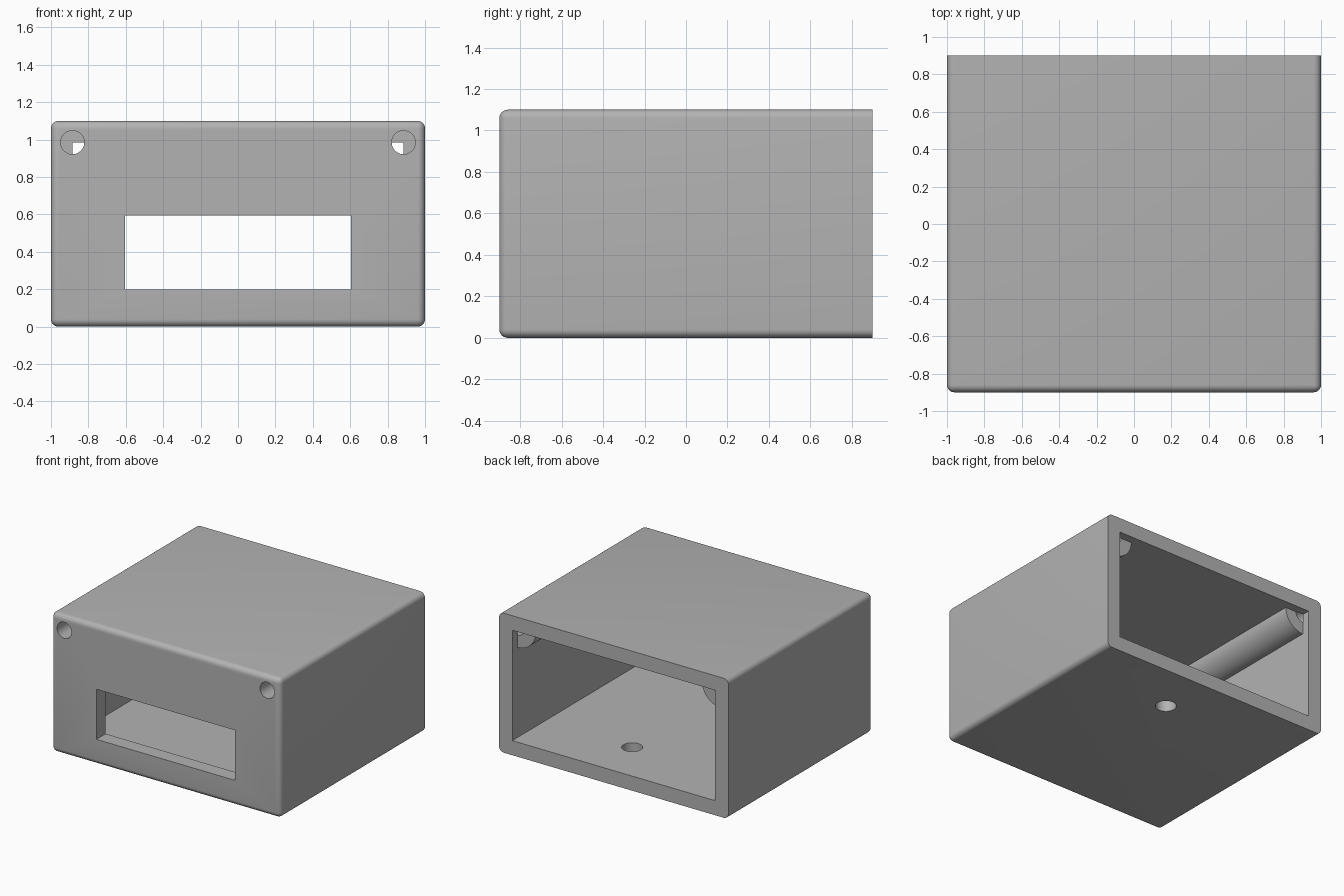
import bpy
import bmesh
from math import pi
from mathutils import Matrix, Vector

default = bpy.data.objects.get("Cube")
if default:
    bpy.data.objects.remove(default, do_unlink=True)

WALL = 0.115
HALF_X, HALF_Y, HEIGHT = 1.0, 0.9, 1.1
IN_X, IN_TOP = HALF_X - WALL, HEIGHT - WALL
POST_END = 0.835

grey = bpy.data.materials.new("plain grey")
grey.use_nodes = True
grey.diffuse_color = (0.45, 0.45, 0.45, 1)
grey.node_tree.nodes["Principled BSDF"].inputs["Base Color"].default_value = (0.45, 0.45, 0.45, 1)


def finish(name, bm):
    mesh = bpy.data.meshes.new(name)
    bm.to_mesh(mesh)
    bm.free()
    mesh.materials.append(grey)
    obj = bpy.data.objects.new(name, mesh)
    bpy.context.collection.objects.link(obj)
    return obj


def box(name, low, high, bevel=0):
    low, high = Vector(low), Vector(high)
    bm = bmesh.new()
    bmesh.ops.create_cube(bm, size=1, matrix=Matrix.Translation((low + high) / 2)
                          @ Matrix.Diagonal((*(high - low), 1)))
    if bevel:
        # Round every edge except those around the open back
        edges = [e for e in bm.edges if min(v.co.y for v in e.verts) < high.y - 0.01]
        bmesh.ops.bevel(bm, geom=edges, offset=bevel, segments=6, profile=0.5, affect='EDGES')
    return finish(name, bm)


def cylinder(name, start, length, radius, axis):
    bm = bmesh.new()
    turn = Matrix.Rotation(-pi / 2, 4, 'X') if axis == 'Y' else Matrix.Identity(4)
    bmesh.ops.create_cone(bm, cap_ends=True, segments=64, radius1=radius, radius2=radius,
                          depth=length, matrix=Matrix.Translation(start) @ turn
                          @ Matrix.Translation((0, 0, length / 2)))
    return finish(name, bm)


def cut(target, cutter):
    mod = target.modifiers.new("cut", 'BOOLEAN')
    mod.operation, mod.solver, mod.object = 'DIFFERENCE', 'EXACT', cutter
    bpy.context.view_layer.objects.active = target
    bpy.ops.object.modifier_apply(modifier=mod.name)
    bpy.data.objects.remove(cutter, do_unlink=True)


# Outer shell with rounded edges
housing = box("housing", (-HALF_X, -HALF_Y, 0), (HALF_X, HALF_Y, HEIGHT), bevel=0.04)

# Cavity open at the back, leaving quarter-round screw posts in the top corners
cavity = box("cavity", (-IN_X, -HALF_Y + WALL, WALL), (IN_X, HALF_Y + 0.1, IN_TOP))
for side in (-1, 1):
    cut(cavity, cylinder("post", (side * IN_X, -1, IN_TOP), POST_END + 1, 0.16, 'Y'))
cut(housing, cavity)

# Front window
cut(housing, box("window", (-0.605, -1, 0.2), (0.605, -0.7, 0.595)))

# Screw holes running from the front along the posts
for side in (-1, 1):
    cut(housing, cylinder("screw_hole", (side * IN_X, -1, IN_TOP), POST_END + 1.002, 0.063, 'Y'))

# Cable hole in the floor
cut(housing, cylinder("cable_hole", (0.12, 0.5, -0.1), 0.3, 0.075, 'Z'))

bpy.ops.object.select_all(action='DESELECT')
housing.select_set(True)
bpy.context.view_layer.objects.active = housing
bpy.ops.object.shade_smooth_by_angle(angle=pi / 6)
